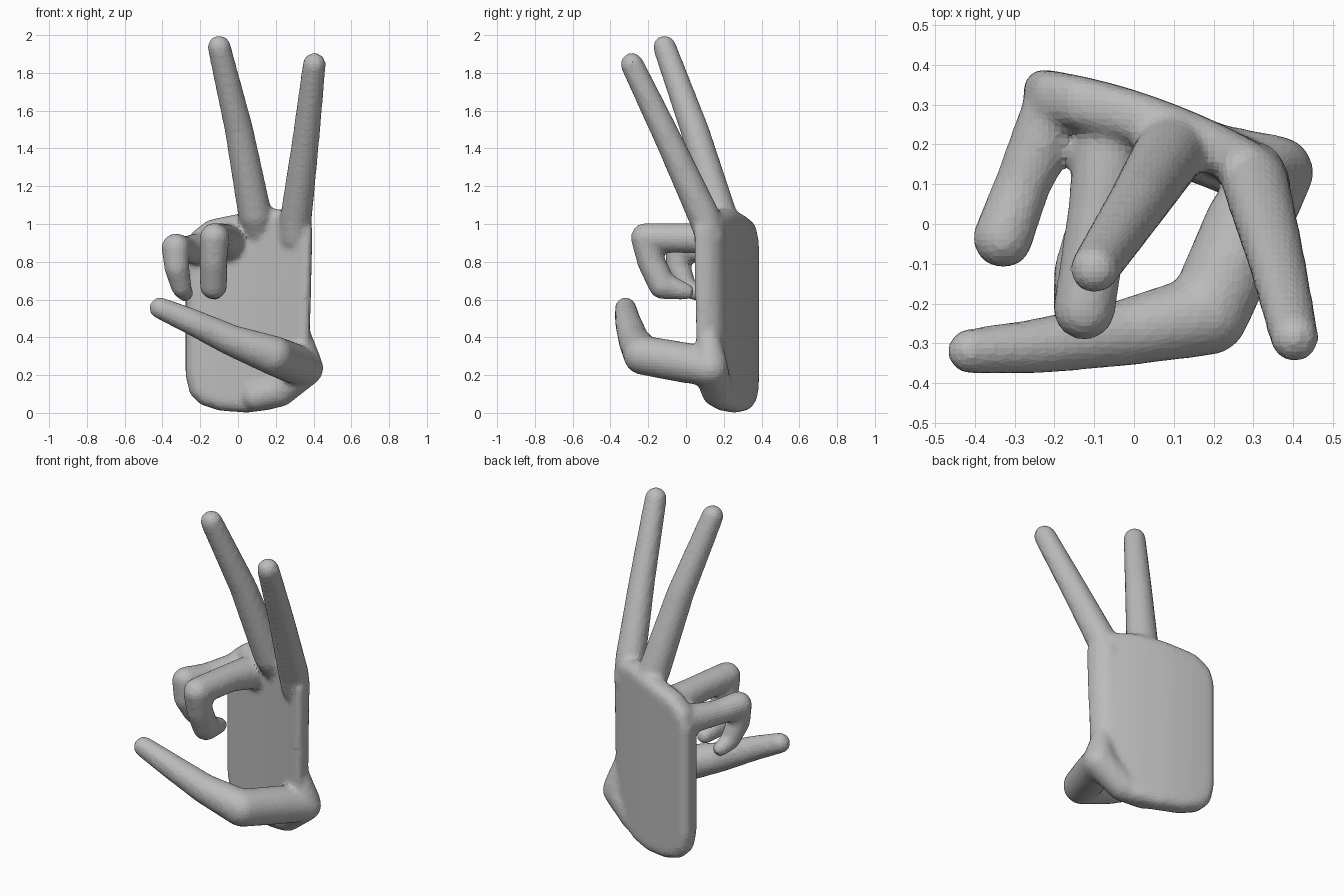
import bpy
import bmesh
from mathutils import Vector, Matrix

default_cube = bpy.data.objects.get("Cube")
if default_cube:
    bpy.data.objects.remove(default_cube, do_unlink=True)

grey = bpy.data.materials.new("plain grey")
grey.use_nodes = True
grey.diffuse_color = (0.5, 0.5, 0.5, 1)
grey.node_tree.nodes["Principled BSDF"].inputs["Base Color"].default_value = (0.5, 0.5, 0.5, 1)


def add_finger(bm, joints):
    """Chain of tapered capsules through joints given as (x, y, z, radius)."""
    for start, end in zip(joints, joints[1:]):
        balls = bmesh.new()
        for x, y, z, r in (start, end):
            bmesh.ops.create_icosphere(
                balls, subdivisions=3, radius=r, matrix=Matrix.Translation((x, y, z)))
        verts = [bm.verts.new(v.co) for v in balls.verts]
        balls.free()
        hull = bmesh.ops.convex_hull(bm, input=verts)
        spare = [g for g in hull["geom_interior"] if isinstance(g, bmesh.types.BMVert)]
        bmesh.ops.delete(bm, geom=spare, context="VERTS")


def add_palm(bm):
    """Rounded slab, bowed backwards, with the thumb side further forward."""
    outline = [(-0.2, 0.045), (-0.1, 0.012), (0.05, 0.0), (0.19, 0.02), (0.3, 0.1),
               (0.375, 0.22), (0.383, 0.5), (0.395, 0.98), (0.34, 1.06), (0.2, 1.08),
               (0.03, 1.06), (-0.16, 1.02), (-0.25, 0.95), (-0.278, 0.86),
               (-0.278, 0.2), (-0.255, 0.1)]
    thickness = 0.138
    front = [bm.verts.new((x, -thickness / 2, z)) for x, z in outline]
    face = bm.faces.new(front)
    side = bmesh.ops.extrude_face_region(bm, geom=[face])
    back = [g for g in side["geom"] if isinstance(g, bmesh.types.BMVert)]
    bmesh.ops.translate(bm, verts=back, vec=Vector((0, thickness, 0)))
    bmesh.ops.recalc_face_normals(bm, faces=bm.faces)
    rims = [e for e in bm.edges if abs(e.verts[0].co.y - e.verts[1].co.y) < 0.01]
    bmesh.ops.bevel(bm, geom=rims, offset=0.055, segments=4, profile=0.5, affect="EDGES")
    # Slice across the width so the slab can bend
    for i in range(-4, 7):
        bmesh.ops.bisect_plane(bm, geom=bm.verts[:] + bm.edges[:] + bm.faces[:],
                               plane_co=(i * 0.055, 0, 0), plane_no=(1, 0, 0))
    for v in bm.verts:
        v.co.y += 0.268 - 0.312 * v.co.x - 0.37 * v.co.x ** 2


fingers = {
    "index": [(0.30, 0.13, 0.93, 0.08), (0.308, 0.095, 1.04, 0.085),
              (0.357, -0.085, 1.43, 0.073), (0.404, -0.286, 1.846, 0.062)],
    "middle": [(0.11, 0.23, 0.93, 0.065), (0.09, 0.18, 1.05, 0.09),
               (0.005, 0.045, 1.5, 0.076), (-0.1, -0.114, 1.938, 0.062)],
    "ring": [(-0.05, 0.25, 0.9, 0.1), (-0.085, 0.05, 0.925, 0.08),
             (-0.125, -0.214, 0.928, 0.079), (-0.13, -0.185, 0.8, 0.074),
             (-0.13, -0.125, 0.675, 0.074), (-0.125, 0.0, 0.642, 0.045)],
    "little": [(-0.2, 0.28, 0.87, 0.085), (-0.28, 0.1, 0.865, 0.071),
               (-0.33, -0.035, 0.875, 0.076), (-0.325, -0.04, 0.77, 0.067),
               (-0.3, 0.0, 0.665, 0.055), (-0.28, 0.07, 0.632, 0.044)],
    "thumb": [(0.1, 0.205, 0.085, 0.078), (0.22, 0.165, 0.115, 0.085),
              (0.36, 0.13, 0.235, 0.093), (0.285, 0.0, 0.265, 0.108),
              (0.185, -0.227, 0.305, 0.105), (-0.03, -0.275, 0.382, 0.084),
              (-0.25, -0.308, 0.485, 0.07), (-0.413, -0.32, 0.555, 0.058)],
    "thumb_root": [(0.33, 0.12, 0.42, 0.055), (0.355, 0.13, 0.26, 0.09)],
}

# Palm and fingers in one mesh
bm = bmesh.new()
add_palm(bm)
for joints in fingers.values():
    add_finger(bm, joints)
mesh = bpy.data.meshes.new("hand")
bm.to_mesh(mesh)
bm.free()
mesh.materials.append(grey)
hand = bpy.data.objects.new("hand", mesh)
bpy.context.collection.objects.link(hand)

# Fuse into one skin, soften the joints, thin to coarse facets
fuse = hand.modifiers.new("fuse", "REMESH")
fuse.mode = "VOXEL"
fuse.voxel_size = 0.016
soften = hand.modifiers.new("soften", "SMOOTH")
soften.factor = 0.5
soften.iterations = 8
thin = hand.modifiers.new("thin", "DECIMATE")
thin.ratio = 0.4
